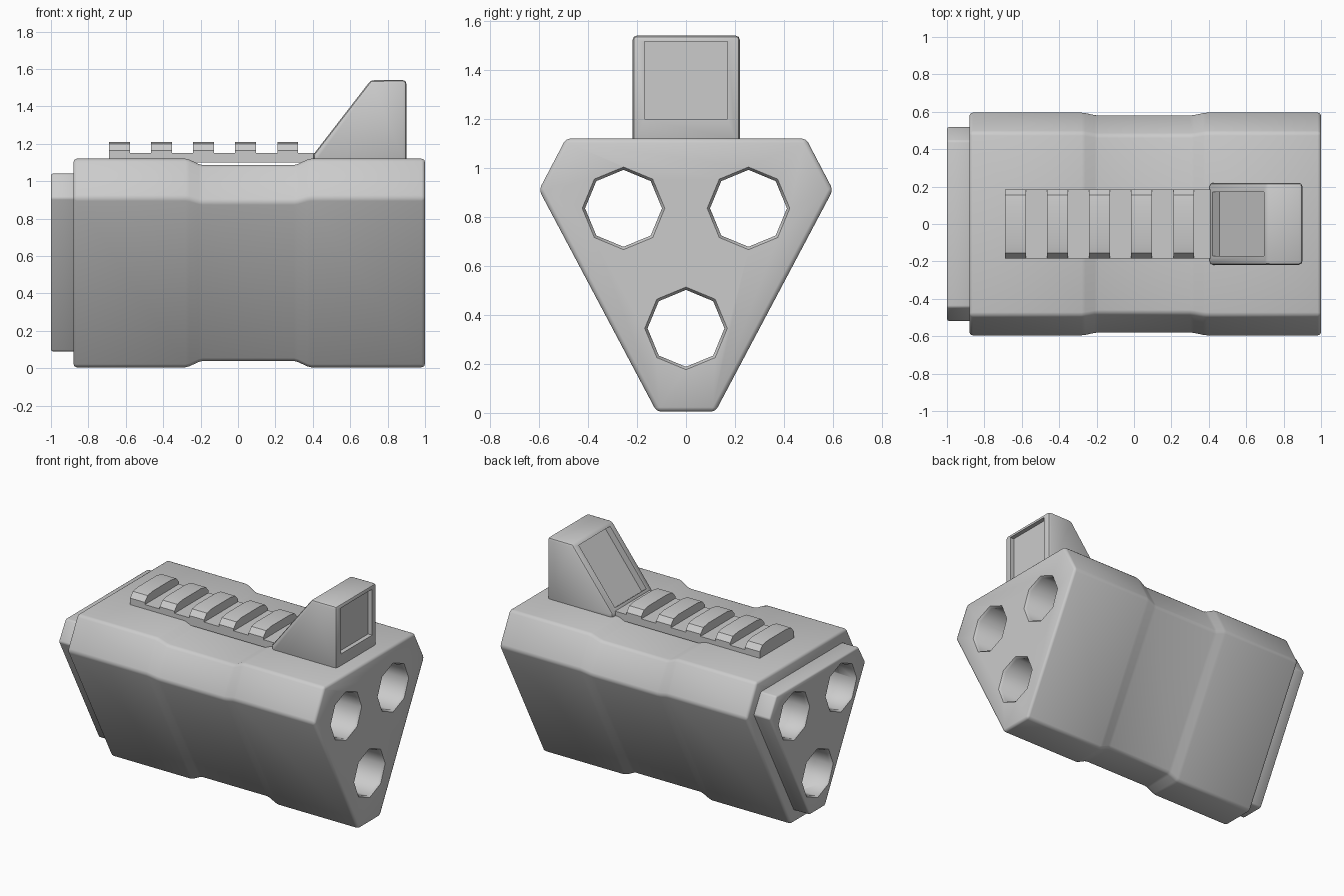
import bpy
import bmesh
from math import cos, sin, pi, radians

cube = bpy.data.objects.get("Cube")
if cube:
    bpy.data.objects.remove(cube)

grey = bpy.data.materials.new("plain grey")
grey.use_nodes = True
colour = (0.6, 0.6, 0.6, 1)
grey.diffuse_color = colour
grey.node_tree.nodes["Principled BSDF"].inputs["Base Color"].default_value = colour


def loft(name, rings):
    """Skin a closed solid through rings of equal point count."""
    bm = bmesh.new()
    loops = [[bm.verts.new(p) for p in ring] for ring in rings]
    n = len(loops[0])
    for a, b in zip(loops, loops[1:]):
        for i in range(n):
            j = (i + 1) % n
            bm.faces.new((a[i], a[j], b[j], b[i]))
    bm.faces.new(loops[0])
    bm.faces.new(loops[-1])
    bmesh.ops.recalc_face_normals(bm, faces=bm.faces)
    mesh = bpy.data.meshes.new(name)
    bm.to_mesh(mesh)
    bm.free()
    mesh.materials.append(grey)
    ob = bpy.data.objects.new(name, mesh)
    bpy.context.collection.objects.link(ob)
    return ob


def along_x(name, yz, x0, x1):
    return loft(name, [[(x, y, z) for y, z in yz] for x in (x0, x1)])


def along_y(name, xz, y0, y1):
    return loft(name, [[(x, y, z) for x, z in xz] for y in (y0, y1)])


def mirrored(half):
    """Close a half profile across y = 0."""
    return half + [(-y, z) for y, z in reversed(half)]


def finish(ob, bevel=0, cutters=(), angle=50):
    """Bevel, cut, bake the modifiers and set the shading."""
    if bevel:
        mod = ob.modifiers.new("bevel", 'BEVEL')
        mod.width = bevel
        mod.segments = 2
        mod.limit_method = 'ANGLE'
        mod.angle_limit = radians(40)
    for cutter in cutters:
        cutter.hide_render = True
        mod = ob.modifiers.new("cut", 'BOOLEAN')
        mod.operation = 'DIFFERENCE'
        mod.solver = 'EXACT'
        mod.object = cutter
    bpy.context.view_layer.update()
    graph = bpy.context.evaluated_depsgraph_get()
    mesh = bpy.data.meshes.new_from_object(ob.evaluated_get(graph))
    ob.modifiers.clear()
    ob.data = mesh
    mesh.polygons.foreach_set("use_smooth", [True] * len(mesh.polygons))
    mesh.set_sharp_from_angle(angle=radians(angle))


# Three octagonal bores, slightly flared at both mouths
bores = []
for y, z in ((-0.255, 0.835), (0.255, 0.835), (0, 0.345)):
    rings = []
    for x, r in ((-1.02, 0.184), (-0.985, 0.157), (0.985, 0.157), (1.02, 0.184)):
        rings.append([(x, y + r * sin(k * pi / 4), z + r * cos(k * pi / 4))
                      for k in range(8)])
    bores.append(loft("bore_cutter", rings))

# Six-sided body with a shallow waist
section = mirrored([(0.12, 0.005), (0.6, 0.91), (0.49, 1.12)])
stations = [(-0.88, 0), (-0.28, 0), (-0.26, 0.15), (-0.21, 0.85), (-0.19, 1),
            (0.3, 1), (0.32, 0.85), (0.37, 0.15), (0.39, 0), (1, 0)]
mid = 0.565
body = loft("body", [[(x, y * (1 - 0.025 * w), mid + (z - mid) * (1 - 0.06 * w))
                      for y, z in section] for x, w in stations])
finish(body, 0.018, bores)

# Smaller end plate
plate = along_x("end_plate", mirrored([(0.085, 0.09), (0.52, 0.91), (0.445, 1.04)]),
                -1, -0.86)
finish(plate, 0.01, bores)

# Top rail with five chamfered teeth
base = along_x("rail_base", mirrored([(0.185, 1.1), (0.185, 1.15)]), -0.69, 0.43)
finish(base)
tooth_section = mirrored([(0.185, 1.14), (0.185, 1.165), (0.155, 1.2), (0.1, 1.21)])
for i in range(5):
    x = -0.69 + i * 0.225
    finish(along_x(f"rail_tooth_{i + 1}", tooth_section, x, x + 0.112), angle=20)

# Wedge-shaped sight housing with recessed windows at both ends
sight = along_y("sight_housing", [(0.405, 1.1), (0.405, 1.145), (0.71, 1.54),
                                  (0.9, 1.54), (0.9, 1.1)], -0.218, 0.22)
rear_window = along_y("rear_window_cutter", [(0.87, 1.2), (0.95, 1.2), (0.95, 1.515),
                                             (0.87, 1.515)], -0.17, 0.17)
dx, dz = 0.036, -0.027
low, high = (0.42, 1.165), (0.695, 1.521)
sloped_window = along_y("sloped_window_cutter",
                        [(low[0] + dx, low[1] + dz), (high[0] + dx, high[1] + dz),
                         (high[0] - dx, high[1] - dz), (low[0] - dx, low[1] - dz)],
                        -0.17, 0.17)
finish(sight, 0.018, [rear_window, sloped_window], angle=35)

for cutter in bores + [rear_window, sloped_window]:
    bpy.data.objects.remove(cutter)
